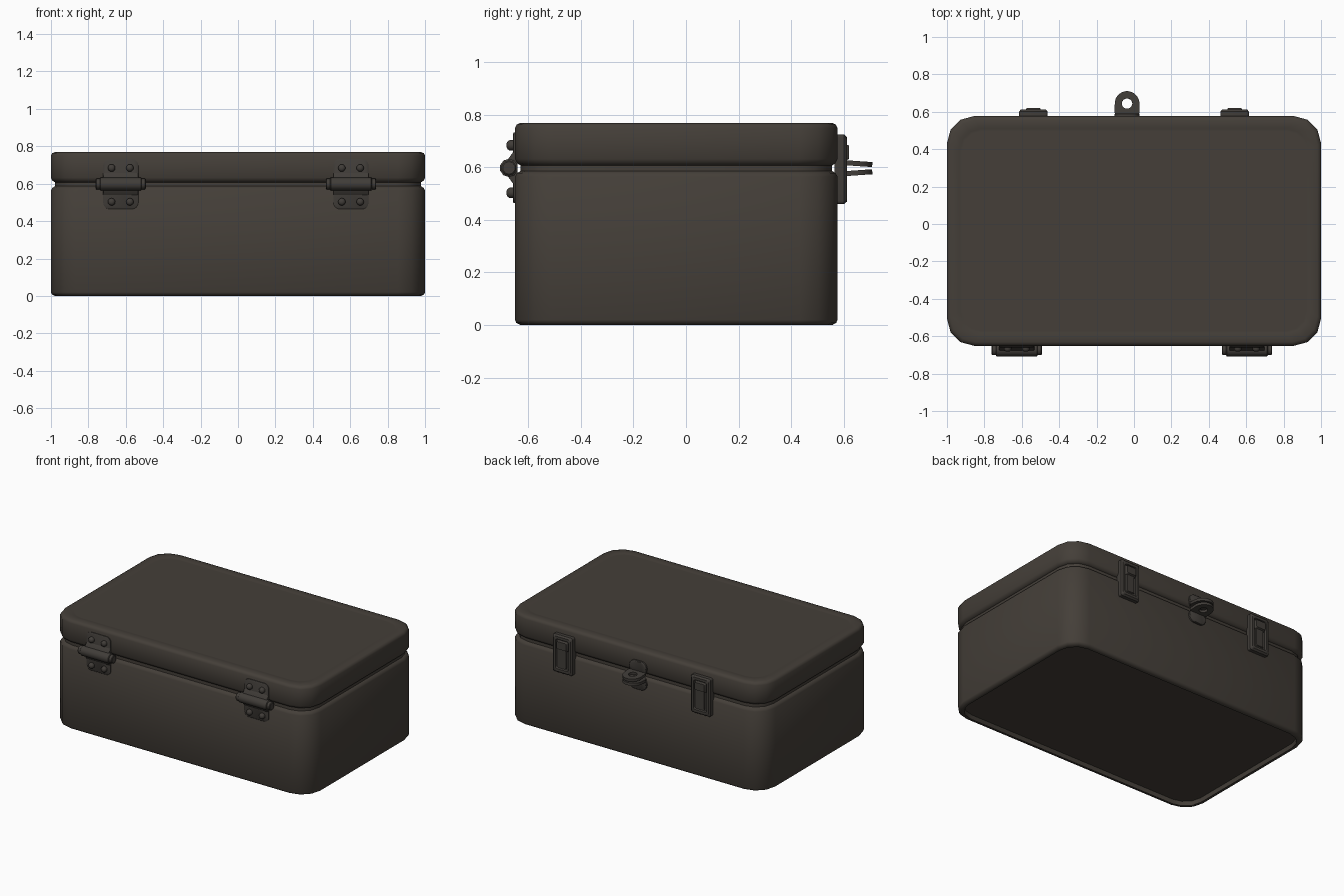
import bpy, bmesh, math
from mathutils import Vector, Matrix

if "Cube" in bpy.data.objects:
    bpy.data.objects.remove(bpy.data.objects["Cube"])


def material(name, col):
    m = bpy.data.materials.new(name)
    m.diffuse_color = (*col, 1)
    m.use_nodes = True
    m.node_tree.nodes["Principled BSDF"].inputs["Base Color"].default_value = m.diffuse_color
    return m


PAINT = material("dark brown paint", (0.058, 0.049, 0.040))
METAL = material("dark brown metal", (0.052, 0.046, 0.040))
Y0, Y1 = -0.651, 0.577          # front and back walls


def finish(name, bm, mat, angle=50):
    bmesh.ops.recalc_face_normals(bm, faces=bm.faces)
    me = bpy.data.meshes.new(name)
    bm.to_mesh(me)
    bm.free()
    me.materials.append(mat)
    ob = bpy.data.objects.new(name, me)
    bpy.context.collection.objects.link(ob)
    bpy.ops.object.select_all(action='DESELECT')
    ob.select_set(True)
    bpy.context.view_layer.objects.active = ob
    bpy.ops.object.shade_smooth_by_angle(angle=math.radians(angle))
    return ob


def round_rect(x0, x1, y0, y1, r, seg):
    pts = []
    for i, (cx, cy) in enumerate([(x1 - r, y1 - r), (x0 + r, y1 - r), (x0 + r, y0 + r), (x1 - r, y0 + r)]):
        for k in range(seg + 1):
            a = math.pi / 2 * (i + k / seg)
            pts.append((cx + r * math.cos(a), cy + r * math.sin(a)))
    return pts


def loft(name, rings, mat, angle=50):
    """Skin a stack of equal-length point rings and cap both ends."""
    bm = bmesh.new()
    vs = [[bm.verts.new(p) for p in ring] for ring in rings]
    n = len(vs[0])
    for a, b in zip(vs, vs[1:]):
        for i in range(n):
            bm.faces.new((a[i], a[(i + 1) % n], b[(i + 1) % n], b[i]))
    bm.faces.new(vs[0])
    bm.faces.new(vs[-1])
    return finish(name, bm, mat, angle)


def case_part(name, profile):
    rings = []
    for inset, z in profile:
        pts = round_rect(-1 + inset, 1 - inset, Y0 + inset, Y1 - inset, max(0.145 - inset * 0.5, 0.05), 3)
        rings.append([(x, y, z) for x, y in pts])
    return loft(name, rings, PAINT)


def wall_part(name, cx, steps, mat, r=0.035):
    """Rounded plate stack on a wall; each step is (half width, z0, z1, y)."""
    rings = []
    for hw, z0, z1, y in steps:
        rings.append([(cx + x, y, z) for x, z in round_rect(-hw, hw, z0, z1, min(r, hw * 0.95), 4)])
    return loft(name, rings, mat, 40)


def rod(name, centre, axis, profile, seg, mat):
    """Turned part: profile of (distance along axis, radius)."""
    rot = Vector((0, 0, 1)).rotation_difference(Vector(axis)).to_matrix()
    rings = []
    for d, r in profile:
        rings.append([Vector(centre) + rot @ Vector((r * math.cos(math.tau * i / seg),
                      r * math.sin(math.tau * i / seg), d)) for i in range(seg)])
    return loft(name, rings, mat, 40)


# Case body with recessed underside, seal strip in the groove, and lid
case_part("case_body", [(0.036, 0.03), (0.032, 0.0), (0.02, 0), (0.005, 0.008), (0, 0.02), (0, 0.565),
                        (0.008, 0.578), (0.022, 0.587)])
case_part("seal_strip", [(0.021, 0.57), (0.021, 0.62)])
case_part("case_lid", [(0.022, 0.607), (0.008, 0.616), (0, 0.632), (0, 0.75), (0.007, 0.763),
                       (0.02, 0.769), (0.06, 0.769), (0.07, 0.766), (0.08, 0.766)])

# Front hinges: two leaves, barrel with end caps, four rivets each
for side, cx in (("left", -0.627), ("right", 0.604)):
    wall_part(f"hinge_leaf_{side}", cx, [(0.094, 0.464, 0.732, Y0 + 0.01), (0.094, 0.464, 0.732, -0.656),
                                         (0.09, 0.468, 0.728, -0.659)], METAL)
    # Sloping webs from leaves up to the barrel
    wall_part(f"hinge_web_{side}", cx, [(0.094, 0.535, 0.661, -0.656), (0.094, 0.575, 0.621, -0.685)], METAL, 0.006)
    prof = [(-0.134, 0.024), (-0.13, 0.029), (-0.112, 0.029), (-0.108, 0.035)]
    prof = prof + [(-d, r) for d, r in reversed(prof)]
    rod(f"hinge_barrel_{side}", (cx, -0.674, 0.598), (1, 0, 0), prof, 10, METAL)
    for dx in (-0.049, 0.049):
        for z in (0.503, 0.684):
            rod(f"hinge_rivet_{side}", (cx + dx, -0.657, z), (0, -1, 0),
                [(0, 0.02), (0.014, 0.02), (0.022, 0.015), (0.026, 0.007)], 12, METAL)

# Back latches: bevelled frame with sunken middle, raised grip above a lever strip
for side, cx in (("left", 0.538), ("right", -0.538)):
    wall_part(f"latch_frame_{side}", cx, [(0.076, 0.46, 0.725, Y1 - 0.012), (0.076, 0.46, 0.725, 0.602),
                                          (0.066, 0.47, 0.715, 0.613), (0.05, 0.488, 0.697, 0.613),
                                          (0.046, 0.492, 0.693, 0.602)], METAL, 0.012)
    wall_part(f"latch_lever_{side}", cx, [(0.034, 0.5, 0.66, 0.598), (0.028, 0.506, 0.65, 0.609)], METAL, 0.006)
    wall_part(f"latch_grip_{side}", cx, [(0.044, 0.62, 0.69, 0.598), (0.036, 0.632, 0.684, 0.62)], METAL, 0.006)


def tab(name, cx, mat, r, length, hole, tilt, origin, thick):
    """Tongue with round end and a hole, lying along +y then tilted about x."""
    n = 24
    outer, inner = [], []
    cy = length - r
    for i in range(n):
        a = math.tau * (i + 0.5) / n
        c, s = math.cos(a), math.sin(a)
        if s >= 0:
            outer.append((r * c, cy + r * s))
        else:  # square end
            k = min(r / max(abs(c), 1e-6), cy / abs(s))
            outer.append((k * c, cy + k * s))
        inner.append((hole * c, cy + hole * s))
    bm = bmesh.new()
    M = Matrix.Translation((cx, *origin)) @ Matrix.Rotation(tilt, 4, 'X')
    layers = []
    for z in (-thick / 2, thick / 2):
        layers.append([[bm.verts.new(M @ Vector((x, y, z))) for x, y in pts] for pts in (outer, inner)])
    (lo, li), (uo, ui) = layers
    for i in range(n):
        j = (i + 1) % n
        for q in ((lo, li), (uo, ui), (lo, uo), (li, ui)):
            bm.faces.new((q[0][i], q[0][j], q[1][j], q[1][i]))
    return finish(name, bm, mat, 40)


# Padlock hasp: a pair of mirrored angle brackets with round ends
for nm, s in (("upper", 1), ("lower", -1)):
    tab(f"hasp_tongue_{nm}", -0.037, METAL, 0.066, 0.135, 0.028, math.radians(-4 * s), (0.575, 0.597 + 0.023 * s), 0.019)
    z0, z1 = sorted((0.597 + 0.01 * s, 0.597 + 0.1 * s))
    wall_part(f"hasp_flange_{nm}", -0.037, [(0.066, z0, z1, Y1 - 0.01), (0.066, z0, z1, 0.588),
                                            (0.062, z0 + 0.004, z1 - 0.004, 0.592)], METAL, 0.04)
